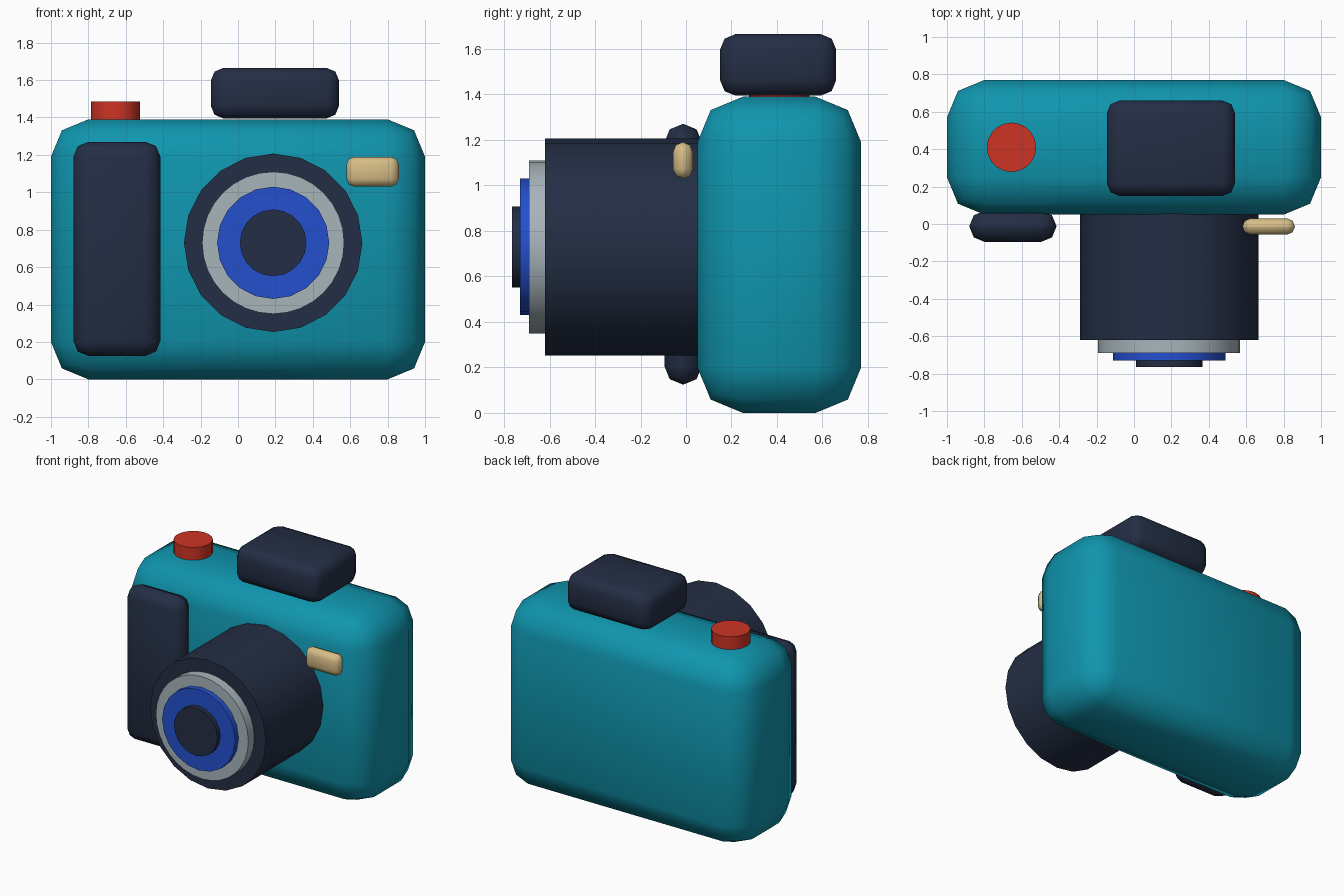
import bpy
import math

if "Cube" in bpy.data.objects:
    bpy.data.objects.remove(bpy.data.objects["Cube"])


def material(name, rgb):
    mat = bpy.data.materials.new(name)
    mat.use_nodes = True
    mat.diffuse_color = (*rgb, 1)
    mat.node_tree.nodes["Principled BSDF"].inputs["Base Color"].default_value = (*rgb, 1)
    return mat


teal = material("teal", (0.005, 0.30, 0.42))
navy = material("dark navy", (0.017, 0.027, 0.058))
red = material("red", (0.61, 0.034, 0.018))
silver = material("silver", (0.39, 0.46, 0.50))
blue = material("blue", (0.018, 0.08, 0.62))
sand = material("sand", (0.68, 0.51, 0.24))


def rounded_box(name, low, high, bevel, mat):
    """Box between two corners with softly rounded edges."""
    centre = [(a + b) / 2 for a, b in zip(low, high)]
    bpy.ops.mesh.primitive_cube_add(size=1, location=centre)
    ob = bpy.context.object
    ob.name = name
    ob.scale = [b - a for a, b in zip(low, high)]
    bpy.ops.object.transform_apply(location=False, rotation=False, scale=True)
    mod = ob.modifiers.new("rounding", "BEVEL")
    mod.width = bevel
    mod.segments = 2
    mod.limit_method = "NONE"
    ob.data.materials.append(mat)
    bpy.ops.object.shade_smooth()
    return ob


def cylinder(name, centre, radius, depth, mat, sides=20, forward=False):
    """Sharp-rimmed cylinder, upright or pointing to the front."""
    tilt = math.radians(90) if forward else 0
    bpy.ops.mesh.primitive_cylinder_add(vertices=sides, radius=radius, depth=depth,
                                        location=centre, rotation=(tilt, 0, 0))
    ob = bpy.context.object
    ob.name = name
    ob.data.materials.append(mat)
    bpy.ops.object.shade_smooth_by_angle(angle=math.radians(40))
    return ob


# Camera body, grip, viewfinder hump and flash
rounded_box("body", (-1, 0.05, 0), (1, 0.77, 1.39), 0.2, teal)
rounded_box("grip", (-0.88, -0.095, 0.125), (-0.415, 0.07, 1.27), 0.08, navy)
rounded_box("viewfinder", (-0.145, 0.15, 1.395), (0.54, 0.66, 1.665), 0.067, navy)
rounded_box("flash", (0.58, -0.057, 1.03), (0.86, 0.03, 1.19), 0.042, sand)

# Shutter button
cylinder("shutter_button", (-0.655, 0.41, 1.425), 0.132, 0.12, red)

# Stacked lens: each ring runs from its front plane back into the previous one
lens_parts = [
    ("lens_barrel", 0.477, -0.62, 0.10, navy, 20),
    ("lens_ring", 0.38, -0.69, -0.60, silver, 32),
    ("lens_glass", 0.30, -0.73, -0.67, blue, 20),
    ("lens_pupil", 0.178, -0.765, -0.71, navy, 20),
]
for name, radius, front, back, mat, sides in lens_parts:
    cylinder(name, (0.188, (front + back) / 2, 0.73), radius, back - front, mat, sides, True)
